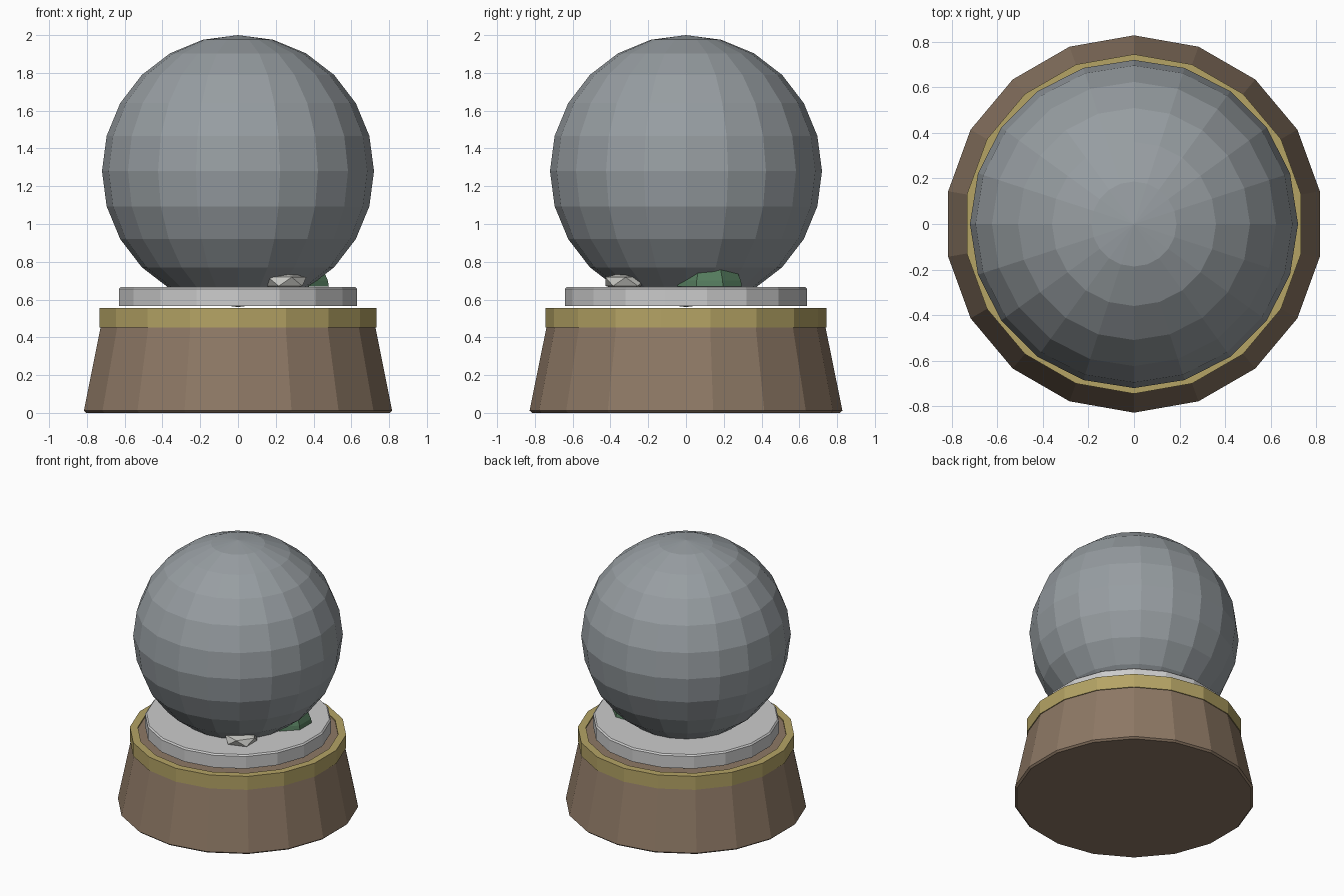
import bpy, bmesh
from math import sin, cos, pi, radians
from mathutils import Matrix, Vector

if "Cube" in bpy.data.objects:
    bpy.data.objects.remove(bpy.data.objects["Cube"])


def material(name, rgb):
    m = bpy.data.materials.new(name)
    m.diffuse_color = (*rgb, 1)
    m.use_nodes = True
    m.node_tree.nodes["Principled BSDF"].inputs["Base Color"].default_value = m.diffuse_color
    return m


wood = material("wood", (0.27, 0.19, 0.13))
gold = material("gold", (0.46, 0.37, 0.13))
green = material("green", (0.09, 0.2, 0.11))
stone = material("pale_stone", (0.55, 0.55, 0.52))
glass = material("glass", (0.31, 0.34, 0.36))


def finish(name, bm, mat=None):
    bmesh.ops.recalc_face_normals(bm, faces=bm.faces)
    me = bpy.data.meshes.new(name)
    bm.to_mesh(me)
    bm.free()
    ob = bpy.data.objects.new(name, me)
    bpy.context.collection.objects.link(ob)
    if mat:
        me.materials.append(mat)
    return ob


def lathe(name, profile, sides, mat=None, closed=False, at=(0, 0), start=90):
    """Revolve (radius, z) points; a closed profile makes a ring, an open one is capped."""
    bm = bmesh.new()
    rings = []
    for r, z in profile:
        rings.append([bm.verts.new((at[0] + r * cos(radians(start) + 2 * pi * i / sides),
                                    at[1] + r * sin(radians(start) + 2 * pi * i / sides), z))
                      for i in range(sides)])
    pairs = list(zip(rings, rings[1:]))
    if closed:
        pairs.append((rings[-1], rings[0]))
    for a, b in pairs:
        for i in range(sides):
            j = (i + 1) % sides
            bm.faces.new((a[i], a[j], b[j], b[i]))
    if not closed:
        bm.faces.new(rings[0])
        bm.faces.new(rings[-1])
    return finish(name, bm, mat)


# Tapered wooden base and the gold band around its top
lathe("wooden_base", [(0.815, 0), (0.828, 0.012), (0.72, 0.545)], 18, wood)
lathe("gold_band", [(0.745, 0.453), (0.745, 0.555), (0.69, 0.555), (0.69, 0.453)],
      18, gold, closed=True)

# Snow disc
lathe("snow_disc", [(0.64, 0.565), (0.64, 0.657), (0.63, 0.667)], 18)

# Glass ball
bm = bmesh.new()
bmesh.ops.create_uvsphere(bm, u_segments=20, v_segments=12, radius=0.72,
                          matrix=Matrix.Translation((0, 0, 1.28)))
finish("glass_ball", bm, glass)

# Tree inside the ball, its lowest branches poking out
for i, (r, z, h) in enumerate([(0.185, 0.67, 0.42), (0.14, 0.88, 0.32), (0.095, 1.06, 0.26)]):
    lathe(f"tree_tier_{i + 1}", [(r, z), (r * 0.97, z + 0.03), (0.004, z + h)], 8,
          green, at=(0.31, 0.125), start=22.5)

# Flattened stone at the front
bm = bmesh.new()
bmesh.ops.create_icosphere(bm, subdivisions=1, radius=1)
bmesh.ops.transform(bm, verts=bm.verts, matrix=Matrix.Translation((0.25, -0.32, 0.695))
                    @ Matrix.Diagonal((0.125, 0.125, 0.052, 1)))
finish("stone", bm, stone)
